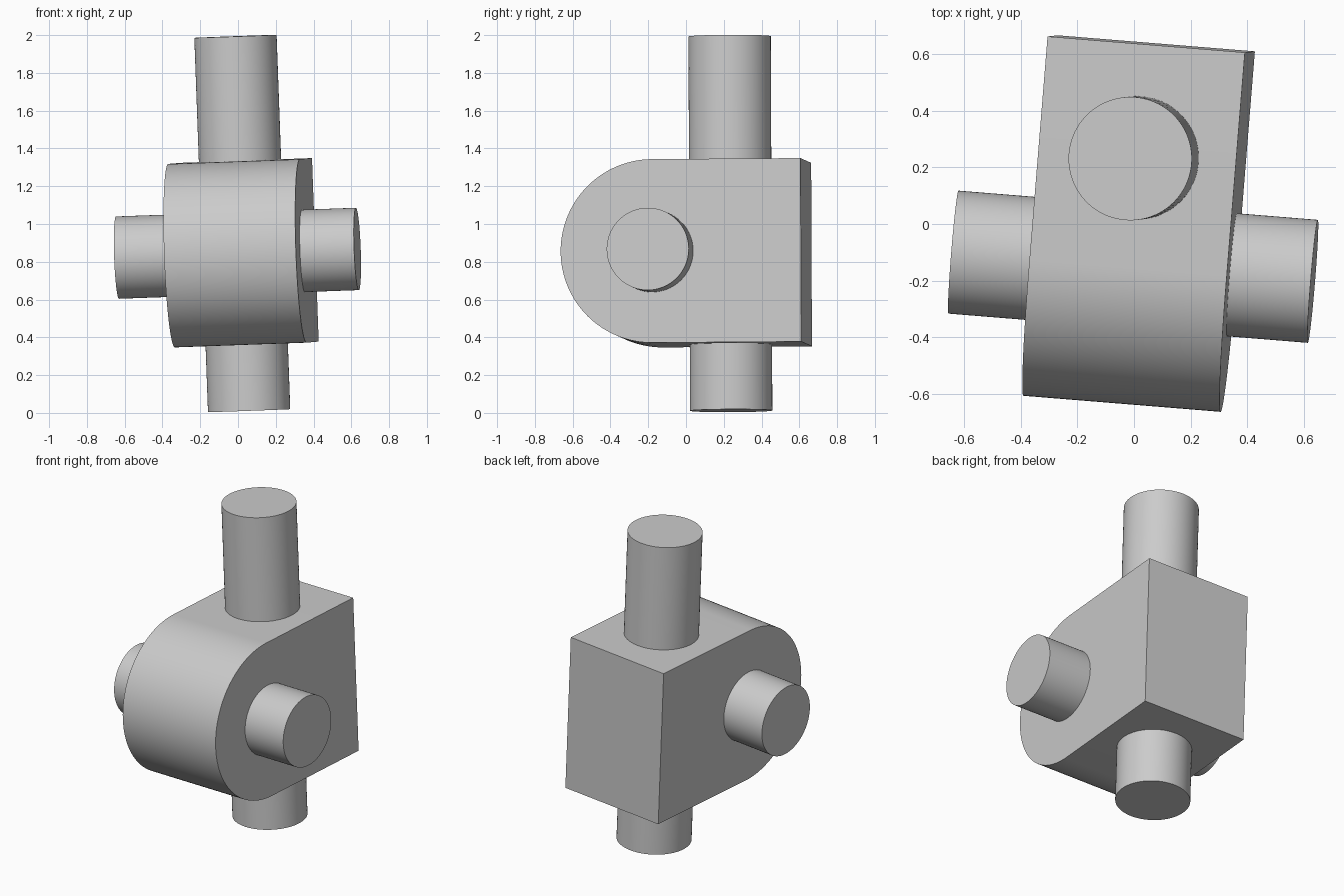
import bpy, bmesh, math
from mathutils import Matrix, Vector

if "Cube" in bpy.data.objects:
    bpy.data.objects.remove(bpy.data.objects["Cube"])

# Slightly tilted frame of the whole joint, centred on the cross pin
ex = Vector((0.996, -0.081, 0.036)).normalized()
ez = Vector((-0.039, -0.004, 0.999))
ez = (ez - ez.dot(ex) * ex).normalized()
ey = ez.cross(ex)
frame = Matrix.Translation((-0.003, -0.151, 0.845)) @ Matrix((ex, ey, ez)).transposed().to_4x4()


def smooth(obj):
    bpy.ops.object.select_all(action='DESELECT')
    obj.select_set(True)
    bpy.context.view_layer.objects.active = obj
    bpy.ops.object.shade_smooth_by_angle(angle=math.radians(30))


def pin(name, length, matrix):
    bpy.ops.mesh.primitive_cylinder_add(vertices=96, radius=0.218, depth=length)
    obj = bpy.context.object
    obj.name = name
    obj.matrix_world = frame @ matrix
    smooth(obj)


# Block: rounded at the front, square at the back
half_width, radius, back, steps = 0.35, 0.486, 0.79, 64
profile = [(back, radius)]
for i in range(steps + 1):
    a = math.pi / 2 + math.pi * i / steps
    profile.append((radius * math.cos(a), radius * math.sin(a)))
profile.append((back, -radius))

bm = bmesh.new()
face = bm.faces.new([bm.verts.new((-half_width, y, z)) for y, z in profile])
side = bmesh.ops.extrude_face_region(bm, geom=[face], use_keep_orig=True)
bmesh.ops.translate(bm, vec=(2 * half_width, 0, 0),
                    verts=[g for g in side['geom'] if isinstance(g, bmesh.types.BMVert)])
bmesh.ops.recalc_face_normals(bm, faces=bm.faces[:])
mesh = bpy.data.meshes.new("joint_block")
bm.to_mesh(mesh)
bm.free()
block = bpy.data.objects.new("joint_block", mesh)
bpy.context.collection.objects.link(block)
block.matrix_world = frame
smooth(block)

# Pins passing through the block
pin("cross_pin", 1.275, Matrix.Rotation(math.pi / 2, 4, 'Y'))
pin("upright_pin", 1.983, Matrix.Translation((0, 0.388, 0.155)))
